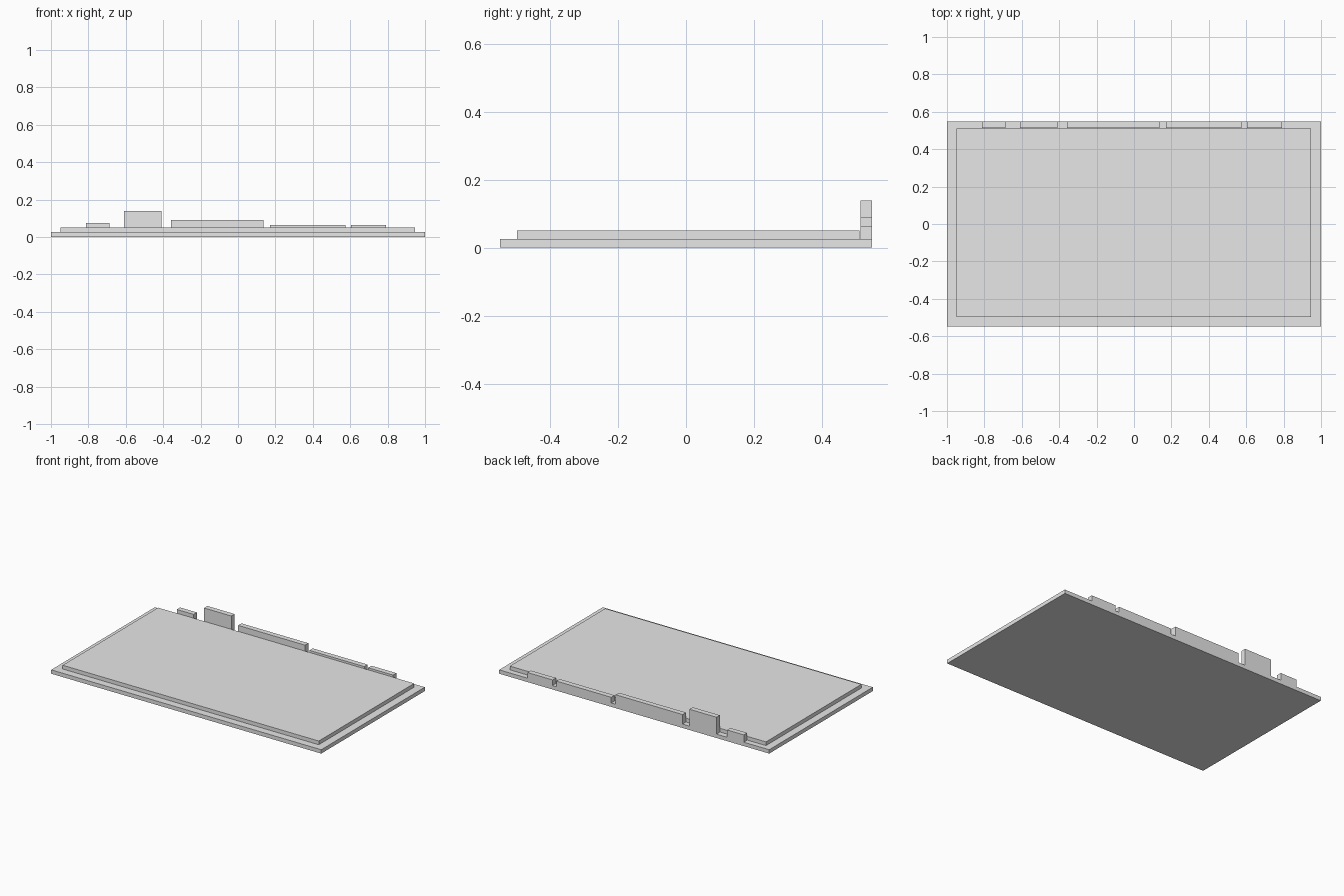
import bpy

default_cube = bpy.data.objects.get("Cube")
if default_cube:
    bpy.data.objects.remove(default_cube, do_unlink=True)

# Single plain grey finish
grey = bpy.data.materials.new("light_grey")
grey.use_nodes = True
COLOUR = (0.8, 0.8, 0.8, 1)
grey.diffuse_color = COLOUR
grey.node_tree.nodes["Principled BSDF"].inputs["Base Color"].default_value = COLOUR


def box(name, x, y, z):
    """Flat-sided box spanning the (low, high) range on each axis."""
    spans = (x, y, z)
    bpy.ops.mesh.primitive_cube_add(size=1, location=[(a + b) / 2 for a, b in spans])
    ob = bpy.context.object
    ob.name = name
    ob.scale = [b - a for a, b in spans]
    bpy.ops.object.transform_apply(location=False, rotation=False, scale=True)
    ob.data.materials.append(grey)
    return ob


BASE_TOP = 0.026
BACK = 0.548

# Base plate and the raised deck on it
box("base_plate", (-1, 1), (-BACK, BACK), (0, BASE_TOP))
box("raised_deck", (-0.95, 0.947), (-0.498, 0.511), (BASE_TOP, 0.051))

# Row of upright blocks along the back edge: left x, right x, top z
blocks = [
    ("low_end_block", -0.812, -0.688, 0.075),
    ("tall_block", -0.61, -0.409, 0.139),
    ("long_block", -0.358, 0.137, 0.09),
    ("low_wall", 0.17, 0.576, 0.064),
    ("short_wall", 0.605, 0.79, 0.064),
]
for name, left, right, top in blocks:
    box(name, (left, right), (0.513, BACK), (BASE_TOP, top))
